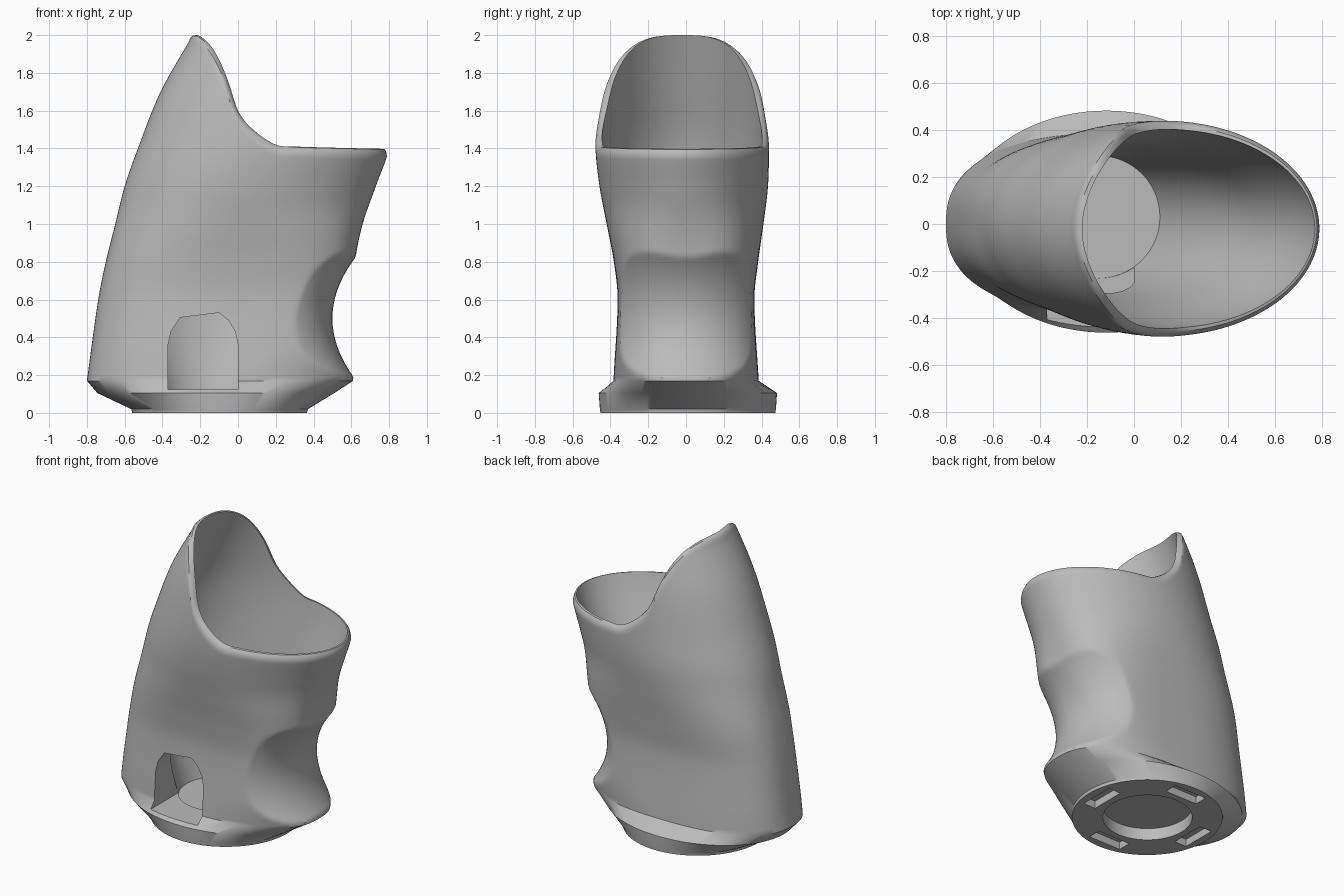
import bpy, bmesh, math
from mathutils import Vector

if "Cube" in bpy.data.objects:
    bpy.data.objects.remove(bpy.data.objects["Cube"], do_unlink=True)

grey = bpy.data.materials.new("plain grey")
grey.use_nodes = True
grey.diffuse_color = (0.5, 0.5, 0.5, 1)
grey.node_tree.nodes["Principled BSDF"].inputs["Base Color"].default_value = (0.5, 0.5, 0.5, 1)

SIDES = 128
STEPS = 64

# Section tables: height, left edge, right edge, half width, middle y
OUTER = [(.17, -.80, .61, .385, 0), (.6, -.74, .615, .362, 0), (.8, -.70, .62, .382, 0),
         (1, -.65, .66, .415, -.005), (1.2, -.6, .73, .446, -.012), (1.4, -.53, .8, .459, -.02),
         (1.7, -.41, .84, .457, -.02), (2, -.24, .86, .44, -.02)]
INNER = [(.12, -.41, .11, .26, .03), (.5, -.52, .3, .31, .02), (.9, -.57, .52, .35, 0),
         (1.4, -.47, .77, .42, -.02), (1.7, -.35, .81, .425, -.02), (2, -.22, .83, .415, -.02)]
# Squareness of the outer section: height, left half, right half
SQUARENESS = [(.17, 2.4, 2.5), (.35, 2.5, 3.1), (.8, 2.5, 3), (1.15, 2.1, 2.1), (2, 2.05, 2.05)]
# Height of the rim as a function of x
RIM = [(-.8, 2), (-.22, 2), (-.15, 1.95), (-.1, 1.87), (-.05, 1.75), (0, 1.6),
       (.08, 1.5), (.2, 1.42), (.3, 1.41), (.9, 1.395)]


def sample(table, t):
    """Smooth interpolation of the table rows at t."""
    t = min(max(t, table[0][0]), table[-1][0])
    i = max(k for k in range(len(table) - 1) if table[k][0] <= t)
    a, b = table[i], table[i + 1]
    before, after = table[max(i - 1, 0)], table[min(i + 2, len(table) - 1)]
    h = b[0] - a[0]
    s = (t - a[0]) / h
    out = []
    for k in range(1, len(a)):
        m0 = (b[k] - before[k]) / (b[0] - before[0]) * h
        m1 = (after[k] - a[k]) / (after[0] - a[0]) * h
        d = b[k] - a[k]
        out.append(a[k] + s * (m0 + s * (3 * d - 2 * m0 - m1 + s * (m0 + m1 - 2 * d))))
    return out


def oval(angle, left, right, half, mid, power=2):
    c, s = math.cos(angle), math.sin(angle)
    x = math.copysign(abs(c) ** (2 / power), c)
    y = math.copysign(abs(s) ** (2 / power), s)
    return (left + right) / 2 + x * (right - left) / 2, mid + y * half


def outer_point(angle, z):
    left_power, right_power = sample(SQUARENESS, z)
    power = right_power if math.cos(angle) > 0 else left_power
    x, y = oval(angle, *sample(OUTER, z), power)
    if z < 0.85:  # finger groove
        bow = 1 - math.sqrt(max(1 - (y / 0.39) ** 2, 0))
        x = min(x, 0.5 + 1.17 * (z - 0.5) ** 2 - 0.36 * bow)
    return Vector((x, y, z))


def inner_point(angle, z):
    return Vector((*oval(angle, *sample(INNER, z)), z))


def rim_height(point, angle):
    low, high = 1.0, 2.0
    for _ in range(25):
        z = (low + high) / 2
        if z < sample(RIM, point(angle, z).x)[0]:
            low = z
        else:
            high = z
    return low


# Cup body: base rings, outer wall, rounded rim, inner wall, floor
angles = [math.tau * k / SIDES for k in range(SIDES)]
tops = [rim_height(outer_point, a) - 0.04 for a in angles]
inner_tops = [rim_height(inner_point, a) for a in angles]


def base_ring(left, right, half, z):
    return [Vector((*oval(a, left, right, half, .01), z)) for a in angles]


rings = [base_ring(-.56, .365, .463, 0), base_ring(-.565, .37, .466, .02),
         base_ring(-.745, .51, .472, .105)]
for i in range(STEPS + 1):
    rings.append([outer_point(a, .17 + (h - .17) * i / STEPS) for a, h in zip(angles, tops)])
for blend, drop in ((.22, .016), (.55, .003)):
    ring = []
    for a, h, g in zip(angles, tops, inner_tops):
        p = outer_point(a, h).lerp(inner_point(a, g), blend)
        p.z = (h + .04) * (1 - blend) + g * blend - drop
        ring.append(p)
    rings.append(ring)
for i in range(STEPS, -1, -2):
    rings.append([inner_point(a, .12 + (g - .12) * i / STEPS) for a, g in zip(angles, inner_tops)])


def make_object(name, bm):
    bmesh.ops.recalc_face_normals(bm, faces=bm.faces)
    mesh = bpy.data.meshes.new(name)
    bm.to_mesh(mesh)
    bm.free()
    mesh.materials.append(grey)
    obj = bpy.data.objects.new(name, mesh)
    bpy.context.collection.objects.link(obj)
    return obj


bm = bmesh.new()
rows = [[bm.verts.new(p) for p in ring] for ring in rings]
for low, high in zip(rows, rows[1:]):
    for k in range(SIDES):
        n = (k + 1) % SIDES
        bm.faces.new((low[k], low[n], high[n], high[k]))
bm.faces.new(rows[0])
bm.faces.new(rows[-1])
body = make_object("cup_body", bm)


def prism(name, outline, direction):
    """Closed prism from an outline swept along a direction."""
    bm = bmesh.new()
    face = bm.faces.new([bm.verts.new(p) for p in outline])
    swept = bmesh.ops.extrude_face_region(bm, geom=[face])["geom"]
    bmesh.ops.translate(bm, vec=direction, verts=[v for v in swept if isinstance(v, bmesh.types.BMVert)])
    return make_object(name, bm)


# Arched window in the front
arch = [(-.37, .125), (-.37, .36), (-.355, .43), (-.305, .505), (-.1, .53), (-.05, .49),
        (-.015, .43), (0, .36), (0, .125)]
cutters = [prism("window_cutter", [(x, -.7, z) for x, z in arch], (0, .65, 0))]

# Round recess and four slots underneath
recess = [(-.1 + .275 * math.cos(a), .01 + .275 * math.sin(a), -.05) for a in angles[::2]]
cutters.append(prism("recess_cutter", recess, (0, 0, .13)))
for k in range(4):
    turn = math.pi / 2 * k
    c, s = math.cos(turn), math.sin(turn)
    corners = [(.32, -.12), (.41, -.12), (.41, .12), (.32, .12)]
    slot = [(-.1 + r * c - t * s, .01 + r * s + t * c, -.05) for r, t in corners]
    cutters.append(prism("slot_cutter", slot, (0, 0, .1)))

bpy.context.view_layer.objects.active = body
for cutter in cutters:
    cutter.hide_render = True
    cut = body.modifiers.new("cut", "BOOLEAN")
    cut.operation = "DIFFERENCE"
    cut.solver = "EXACT"
    cut.object = cutter
    bpy.ops.object.modifier_apply(modifier=cut.name)
    bpy.data.objects.remove(cutter, do_unlink=True)

bpy.ops.object.select_all(action="DESELECT")
body.select_set(True)
bpy.ops.object.shade_smooth_by_angle(angle=math.radians(38))
